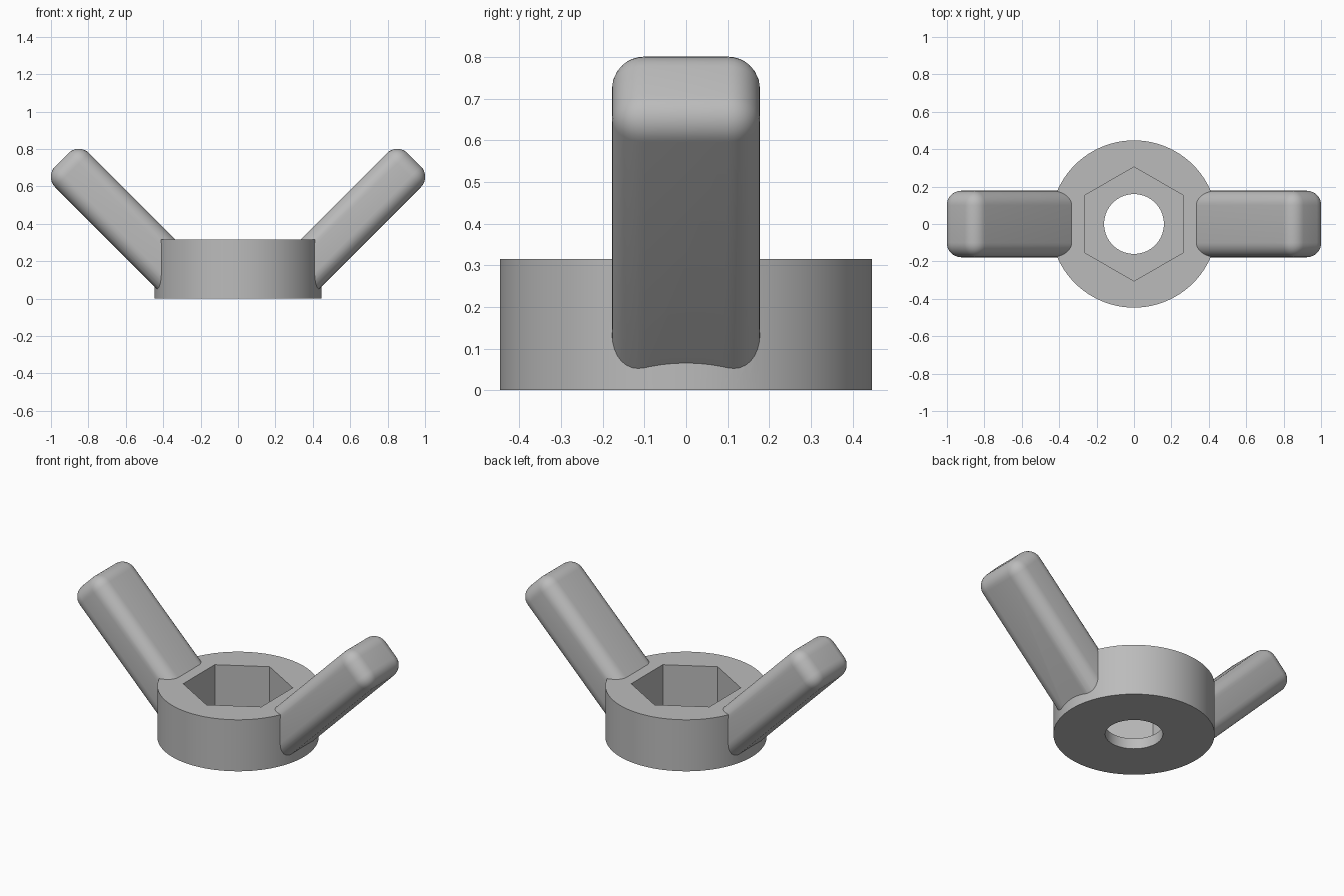
import bpy, bmesh
from math import radians, sqrt
from mathutils import Matrix

cube = bpy.data.objects.get("Cube")
if cube:
    bpy.data.objects.remove(cube, do_unlink=True)

# Single plain metal colour
GREY = (0.5, 0.5, 0.5, 1)
metal = bpy.data.materials.new("grey metal")
metal.use_nodes = True
metal.diffuse_color = GREY
metal.node_tree.nodes["Principled BSDF"].inputs["Base Color"].default_value = GREY

HEIGHT, FLOOR = 0.315, 0.065


def make_object(name, bm):
    mesh = bpy.data.meshes.new(name)
    bmesh.ops.recalc_face_normals(bm, faces=bm.faces)
    bm.to_mesh(mesh)
    bm.free()
    mesh.materials.append(metal)
    obj = bpy.data.objects.new(name, mesh)
    bpy.context.collection.objects.link(obj)
    return obj


def prism(name, radius, sides, bottom, top):
    bm = bmesh.new()
    bmesh.ops.create_cone(bm, cap_ends=True, segments=sides, radius1=radius, radius2=radius,
                          depth=top - bottom, matrix=Matrix.Translation((0, 0, (bottom + top) / 2)))
    return make_object(name, bm)


def wing(name, turn):
    # Slanted bar, rounded everywhere except at the buried root end
    length, width, thickness = 1.225 / sqrt(2), 0.356, 0.257
    bm = bmesh.new()
    bmesh.ops.create_cube(bm, size=1, matrix=Matrix.Diagonal((length, width, thickness, 1)))
    rounded = [e for e in bm.edges if max(v.co.x for v in e.verts) > 0]
    bmesh.ops.bevel(bm, geom=rounded, offset=0.078, segments=8, profile=0.5,
                    affect='EDGES', clamp_overlap=True)
    place = (Matrix.Rotation(turn, 4, 'Z') @ Matrix.Translation((0.636, 0, 0.436))
             @ Matrix.Rotation(radians(-45), 4, 'Y'))
    bmesh.ops.transform(bm, matrix=place, verts=bm.verts)
    return make_object(name, bm)


def combine(target, tool, operation):
    mod = target.modifiers.new(tool.name, 'BOOLEAN')
    mod.object, mod.operation, mod.solver = tool, operation, 'EXACT'
    bpy.context.view_layer.objects.active = target
    bpy.ops.object.modifier_apply(modifier=mod.name)
    bpy.data.objects.remove(tool, do_unlink=True)


# Round hub joined to both wings
nut = prism("wing_nut_body", 0.447, 96, 0, HEIGHT)
combine(nut, wing("left_wing", 0), 'UNION')
combine(nut, wing("right_wing", radians(180)), 'UNION')

# Hexagonal pocket and the round bolt hole through its floor
combine(nut, prism("hex_pocket", 0.305, 6, FLOOR, 0.6), 'DIFFERENCE')
combine(nut, prism("bolt_hole", 0.16, 64, -0.2, 0.2), 'DIFFERENCE')

bpy.ops.object.select_all(action='DESELECT')
nut.select_set(True)
bpy.context.view_layer.objects.active = nut
bpy.ops.object.shade_smooth_by_angle(angle=radians(30))
